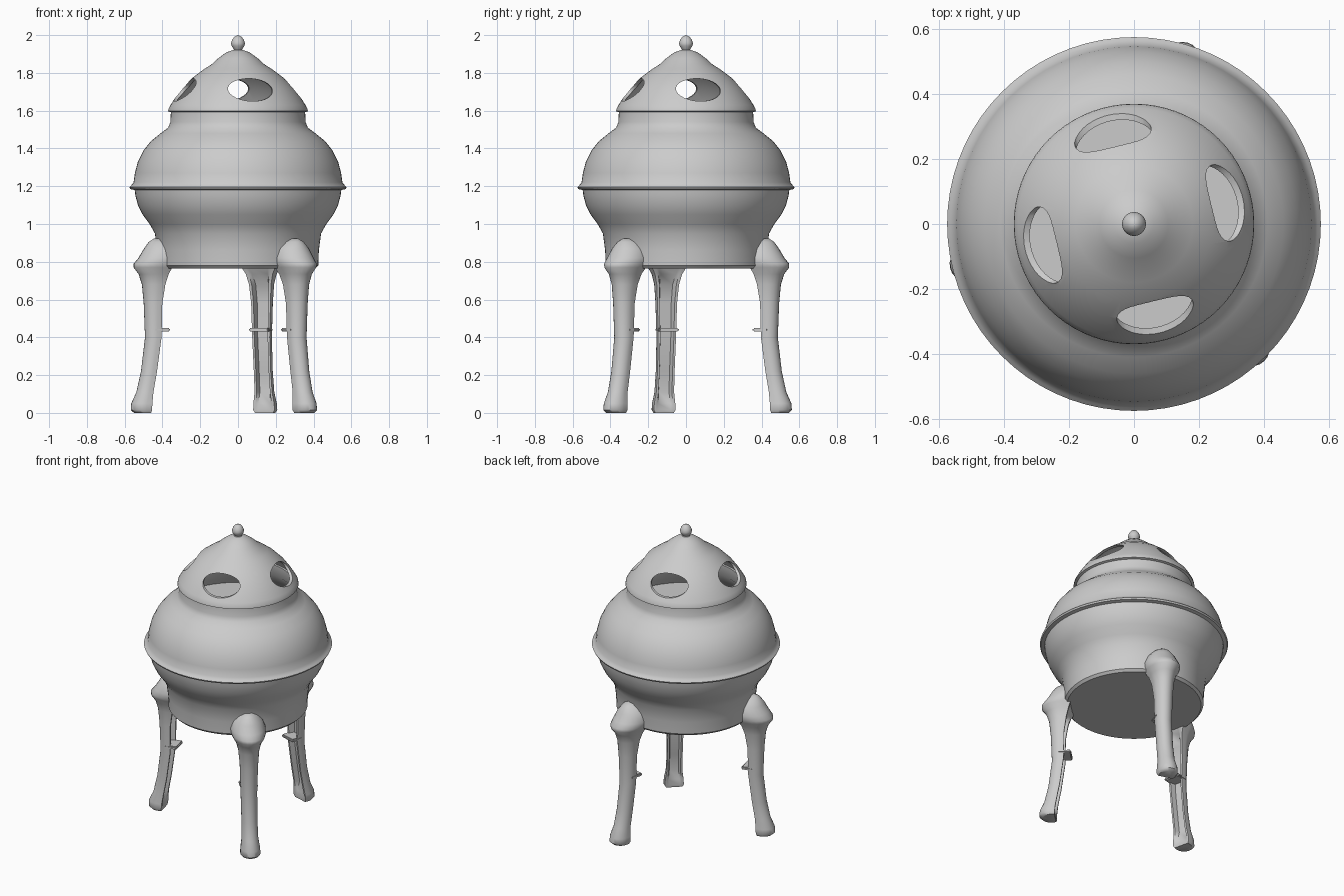
import bpy, bmesh, math
from mathutils import Matrix, Vector

if "Cube" in bpy.data.objects:
    bpy.data.objects.remove(bpy.data.objects["Cube"])


def finish(name, bm, angle=40):
    bmesh.ops.recalc_face_normals(bm, faces=bm.faces)
    me = bpy.data.meshes.new(name)
    bm.to_mesh(me)
    bm.free()
    ob = bpy.data.objects.new(name, me)
    bpy.context.collection.objects.link(ob)
    if angle:
        smooth(ob, angle)
    return ob


def smooth(ob, angle):
    bpy.ops.object.select_all(action='DESELECT')
    ob.select_set(True)
    bpy.context.view_layer.objects.active = ob
    bpy.ops.object.shade_smooth_by_angle(angle=math.radians(angle))


def lathe(name, profile, angle=40, steps=72):
    """Revolve (radius, z) points; both ends lie on the axis."""
    bm = bmesh.new()
    vs = [bm.verts.new((r, 0, z)) for r, z in profile]
    es = [bm.edges.new(p) for p in zip(vs, vs[1:])]
    bmesh.ops.spin(bm, geom=vs + es, cent=(0, 0, 0), axis=(0, 0, 1),
                   angle=math.tau, steps=steps, use_duplicate=False)
    bmesh.ops.remove_doubles(bm, verts=bm.verts, dist=1e-4)
    return finish(name, bm, angle)


# Bowl: flat base, belly, thin rim, shoulder, neck, then the inside
lathe("bowl", [
    (0, .765), (.41, .765), (.425, .78), (.428, .86), (.44, .95), (.468, 1.0),
    (.505, 1.05), (.53, 1.10), (.543, 1.15), (.547, 1.18), (.57, 1.185),
    (.575, 1.195), (.565, 1.205), (.553, 1.22), (.546, 1.27), (.53, 1.33),
    (.50, 1.39), (.46, 1.44), (.41, 1.48), (.37, 1.51), (.358, 1.54),
    (.355, 1.605), (.335, 1.605), (.34, 1.53), (.40, 1.45), (.44, 1.40), (0, 1.40)])

# Lid: thin domed shell
lid_out = [(.355, 1.592), (.37, 1.597), (.368, 1.61), (.357, 1.63), (.335, 1.665),
           (.295, 1.72), (.24, 1.775), (.18, 1.82), (.14, 1.845), (.105, 1.877),
           (.06, 1.91), (.03, 1.92), (0, 1.925)]
lid_in = [(0, 1.90), (.05, 1.895), (.12, 1.845), (.17, 1.81), (.23, 1.763),
          (.283, 1.71), (.322, 1.655), (.345, 1.615)]
lid = lathe("lid", lid_out[::-1] + lid_in[::-1], 0)

# Four oval vents cut through the lid
bm = bmesh.new()
for k in range(4):
    m = (Matrix.Rotation(math.radians(13.5 + 90 * k), 4, 'Z')
         @ Matrix.Translation((.32, 0, 1.71))
         @ Matrix.Rotation(math.pi / 2, 4, 'Y')
         @ Matrix.Diagonal((.06, .121, 1, 1)))
    bmesh.ops.create_cone(bm, cap_ends=True, segments=32, radius1=1, radius2=1,
                          depth=.36, matrix=m)
cutter = finish("vent_cutter", bm, 0)
cutter.hide_render = True
mod = lid.modifiers.new("vents", 'BOOLEAN')
mod.operation = 'DIFFERENCE'
mod.solver = 'EXACT'
mod.object = cutter
bpy.context.view_layer.objects.active = lid
bpy.ops.object.modifier_apply(modifier=mod.name)
bpy.data.objects.remove(cutter)
smooth(lid, 40)

# Finial on top
lathe("finial", [(0, 1.905), (.03, 1.91), (.022, 1.925), (.034, 1.943), (.037, 1.957),
                 (.031, 1.975), (.018, 1.992), (0, 2.0)], 60, 24)

# Legs: z, outer radius, inner radius, half width, groove depth
SECTIONS = [
    (0, .565, .485, .052, 0), (.015, .582, .482, .062, 0), (.05, .58, .48, .06, .1),
    (.11, .552, .472, .051, .4), (.22, .527, .452, .049, .45), (.40, .505, .428, .051, .45),
    (.58, .512, .425, .056, .45), (.68, .522, .41, .064, .35), (.735, .54, .395, .078, .1),
    (.77, .567, .38, .098, 0), (.79, .566, .37, .106, 0), (.82, .54, .36, .108, 0),
    (.87, .51, .36, .09, 0), (.905, .485, .36, .06, 0), (.922, .46, .36, .03, 0)]


def leg_ring(z, ro, ri, w, g):
    mid = ri + (ro - ri) * .3
    pts = []
    for i in range(13):
        a = math.pi * i / 12
        pts.append((mid + (ro - mid) * math.sin(a), w * math.cos(a), z))
    pts.append((ri, -w * .95, z))
    d = ri + g * (ro - ri)
    pts += [(ri, -w * .72, z), (d, -w * .55, z), (d, w * .55, z), (ri, w * .72, z)]
    pts.append((ri, w * .95, z))
    return pts


for name, deg in (("back_leg", 73.5), ("left_leg", 193.5), ("right_leg", 313.5)):
    rot = Matrix.Rotation(math.radians(deg), 4, 'Z')
    bm = bmesh.new()
    rings = [[bm.verts.new(rot @ Vector(p)) for p in leg_ring(*s)] for s in SECTIONS]
    for a, b in zip(rings, rings[1:]):
        for i in range(len(a)):
            j = (i + 1) % len(a)
            bm.faces.new((a[i], a[j], b[j], b[i]))
    bm.faces.new(rings[0])
    bm.faces.new(rings[-1])
    finish(name, bm, 50)

    # Small ledge on the inner face of the leg
    bm = bmesh.new()
    bmesh.ops.create_cube(bm, size=1, matrix=rot @ Matrix.Translation((.425, 0, .44))
                          @ Matrix.Diagonal((.085, .108, .02, 1)))
    bmesh.ops.bevel(bm, geom=bm.edges[:], offset=.006, segments=2, affect='EDGES')
    finish(name + "_ledge", bm, 50)
